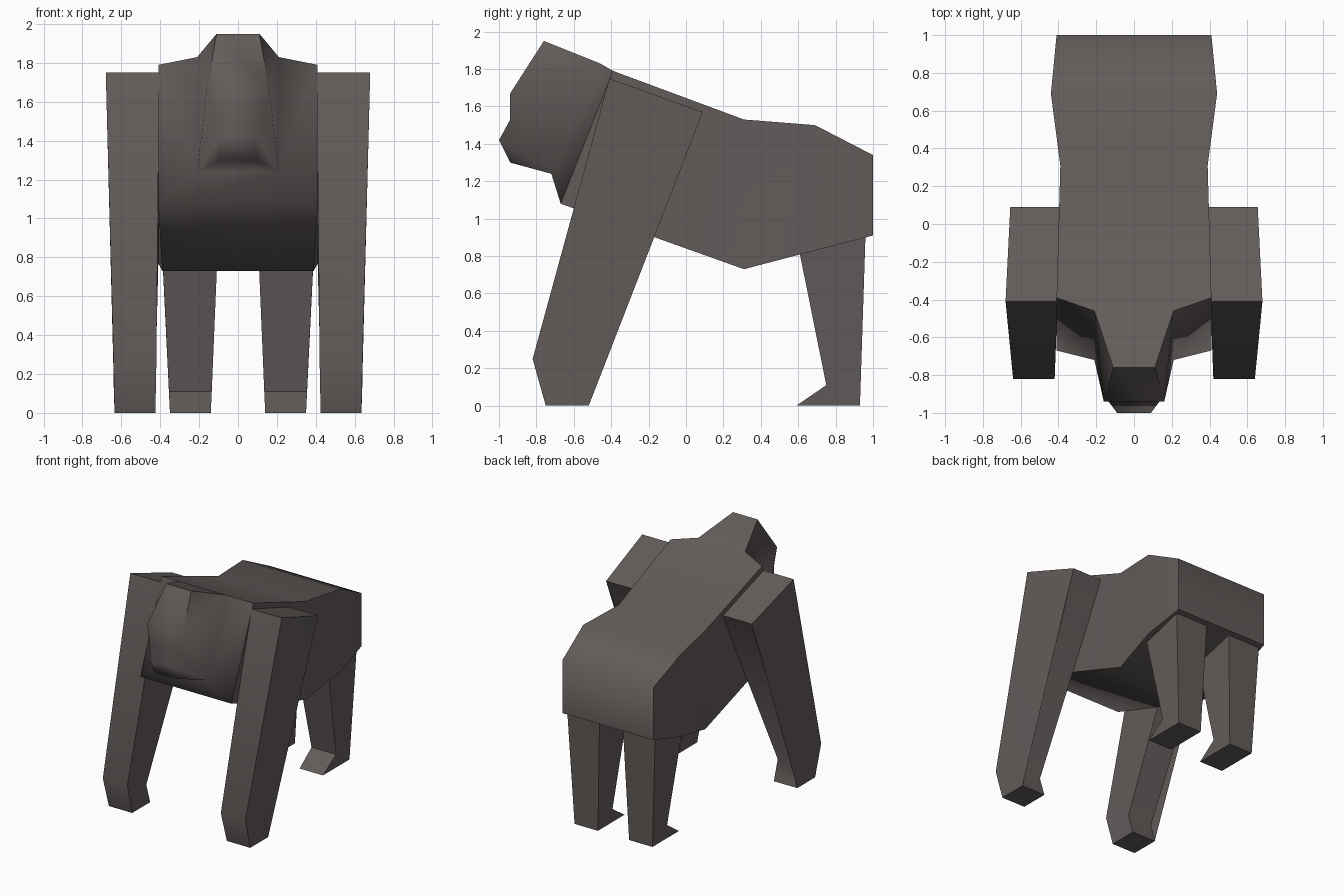
import bpy, bmesh, math

if "Cube" in bpy.data.objects:
    bpy.data.objects.remove(bpy.data.objects["Cube"])

fur = bpy.data.materials.new("dark brown grey fur")
fur.diffuse_color = (0.123, 0.107, 0.102, 1)
fur.use_nodes = True
fur.node_tree.nodes["Principled BSDF"].inputs["Base Color"].default_value = fur.diffuse_color


def finish(name, bm, mirror=False):
    """Turn a bmesh into an object with soft bends and crisp corners."""
    bmesh.ops.recalc_face_normals(bm, faces=bm.faces)
    me = bpy.data.meshes.new(name)
    bm.to_mesh(me)
    bm.free()
    me.materials.append(fur)
    ob = bpy.data.objects.new(name, me)
    bpy.context.collection.objects.link(ob)
    bpy.ops.object.select_all(action='DESELECT')
    ob.select_set(True)
    bpy.context.view_layer.objects.active = ob
    bpy.ops.object.shade_smooth_by_angle(angle=math.radians(66))
    if mirror:
        ob.modifiers.new("mirror", 'MIRROR').use_axis[0] = True
    return ob


def pair(bm, x, y, z):
    """Left and right vertex at the same height."""
    return [bm.verts.new((s * x, y, z)) for s in (-1, 1)]


def limb(name, profile):
    """Side profile (y, z, inner x, outer x) turned into a tapered slab."""
    bm = bmesh.new()
    inner = [bm.verts.new((a, y, z)) for y, z, a, b in profile]
    outer = [bm.verts.new((b, y, z)) for y, z, a, b in profile]
    n = len(profile)
    for i in range(n):
        j = (i + 1) % n
        bm.faces.new((inner[i], inner[j], outer[j], outer[i]))
    caps = [bm.faces.new(inner), bm.faces.new(outer)]
    bmesh.ops.triangulate(bm, faces=caps)
    return finish(name, bm, mirror=True)


# body and head: (half width, top y, top z, bottom y, bottom z), rump to neck
sections = [
    (0.41, 1.00, 1.34, 1.00, 0.91),
    (0.44, 0.69, 1.50, 0.69, 0.83),
    (0.39, 0.31, 1.53, 0.31, 0.73),
    (0.41, -0.39, 1.79, -0.67, 1.08),
    (0.21, -0.46, 1.83, -0.72, 1.24),
]
bm = bmesh.new()
tops = [pair(bm, w, ty, tz) for w, ty, tz, by, bz in sections]
bots = [pair(bm, w, by, bz) for w, ty, tz, by, bz in sections]
bm.faces.new((*tops[0], *reversed(bots[0])))
for i in range(len(sections) - 1):
    for row in (tops, bots):
        bm.faces.new((*row[i], *reversed(row[i + 1])))
    for s in (0, 1):
        bm.faces.new((tops[i][s], tops[i + 1][s], bots[i + 1][s], bots[i][s]))

# face strip: crown, brow, nose bridge, muzzle, chin
face = [pair(bm, *p) for p in ((0.11, -0.76, 1.95), (0.16, -0.94, 1.67),
                               (0.135, -0.94, 1.53), (0.09, -1.0, 1.42),
                               (0.095, -0.94, 1.30))]
strip = [tops[-1]] + face + [bots[-1]]
for a, b in zip(strip, strip[1:]):
    bm.faces.new((*a, *reversed(b)))
# cheeks and temples
for s in (0, 1):
    t, b = tops[-1][s], bots[-1][s]
    crown, brow, bridge, muzzle, chin = [p[s] for p in face]
    for tri in ((t, crown, brow), (t, brow, b), (b, brow, bridge),
                (b, bridge, muzzle), (b, muzzle, chin)):
        bm.faces.new(tri)
finish("body_and_head", bm)

# long front arms leaning forward, with bent knuckles
limb("arms", [(-0.41, 1.75, 0.405, 0.68), (0.09, 1.57, 0.39, 0.655),
              (-0.57, 0.16, 0.425, 0.64), (-0.52, 0.0, 0.425, 0.635),
              (-0.75, 0.0, 0.425, 0.635), (-0.82, 0.25, 0.42, 0.64)])

# short hind legs with feet pointing forward
limb("hind_legs", [(0.605, 0.83, 0.105, 0.39), (0.75, 0.11, 0.135, 0.355),
                   (0.59, 0.0, 0.14, 0.35), (0.93, 0.0, 0.14, 0.35),
                   (0.96, 0.92, 0.105, 0.395)])
